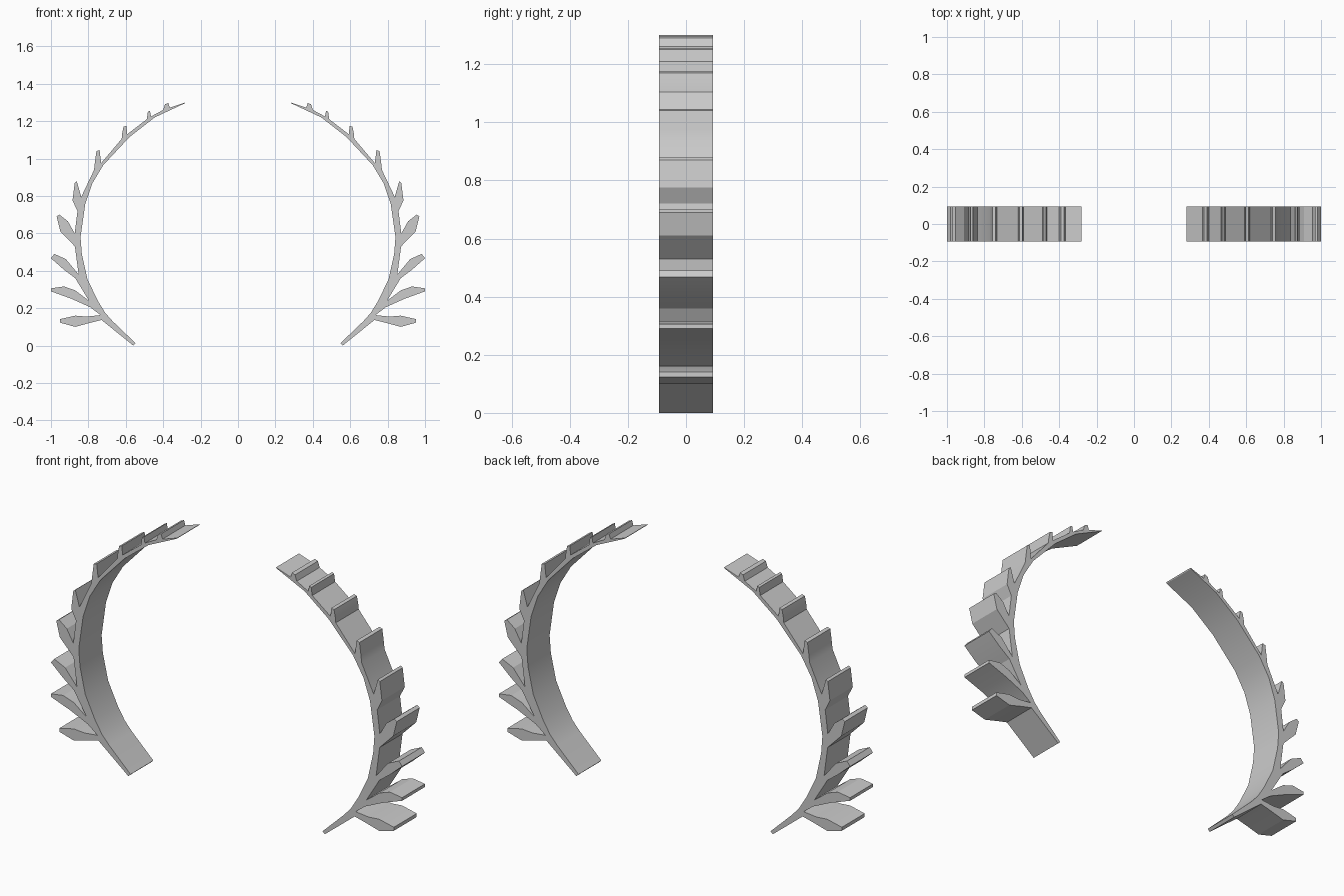
import bpy, bmesh

DEPTH = 0.093  # half thickness in y

# Inner edge of the stem, from the foot to the upper tip
stem_inner = [(.56, .0), (.547, .012), (.67, .13), (.71, .175), (.75, .24),
              (.805, .355), (.835, .49), (.842, .58), (.817, .755), (.78, .865),
              (.72, .965), (.58, 1.115), (.445, 1.22), (.285, 1.295), (.282, 1.30)]

# Outer edge: one short run per leaf, from underside to tip to upper notch
leaves = [
    [(.73, .137), (.79, .122), (.87, .10), (.953, .123), (.953, .141), (.87, .16), (.81, .155), (.735, .163)],
    [(.79, .205), (.89, .25), (1.0, .29), (1.0, .306), (.93, .316), (.87, .295), (.797, .24)],
    [(.87, .36), (.93, .405), (1.0, .467), (.982, .49), (.92, .462), (.852, .38)],
    [(.872, .53), (.95, .61), (.97, .69), (.955, .70), (.91, .665), (.873, .60)],
    [(.858, .72), (.885, .775), (.873, .87), (.862, .878), (.838, .795)],
    [(.77, .938), (.765, .98), (.757, 1.04), (.74, 1.045), (.732, .975)],
    [(.622, 1.105), (.62, 1.13), (.612, 1.17), (.597, 1.175), (.592, 1.13)],
    [(.488, 1.21), (.482, 1.25), (.471, 1.255), (.465, 1.225)],
    [(.40, 1.26), (.39, 1.29), (.373, 1.297), (.365, 1.272)],
]


def branch(name, side):
    """Extrude the leafy outline in y; side is +1 or -1."""
    outline = [p for leaf in leaves for p in leaf] + stem_inner[::-1]
    bm = bmesh.new()
    face = bm.faces.new([bm.verts.new((side * x, -DEPTH, z)) for x, z in outline])
    ext = bmesh.ops.extrude_face_region(bm, geom=[face], use_keep_orig=True)
    moved = [v for v in ext["geom"] if isinstance(v, bmesh.types.BMVert)]
    bmesh.ops.translate(bm, verts=moved, vec=(0, 2 * DEPTH, 0))
    bmesh.ops.triangulate(bm, faces=[f for f in bm.faces if len(f.verts) > 4])
    bmesh.ops.recalc_face_normals(bm, faces=bm.faces)
    mesh = bpy.data.meshes.new(name)
    bm.to_mesh(mesh)
    bm.free()
    obj = bpy.data.objects.new(name, mesh)
    bpy.context.collection.objects.link(obj)
    bpy.ops.object.select_all(action='DESELECT')
    obj.select_set(True)
    bpy.context.view_layer.objects.active = obj
    bpy.ops.object.shade_smooth_by_angle(angle=0.35)


# Two mirrored laurel branches
branch("right_laurel_branch", 1)
branch("left_laurel_branch", -1)
